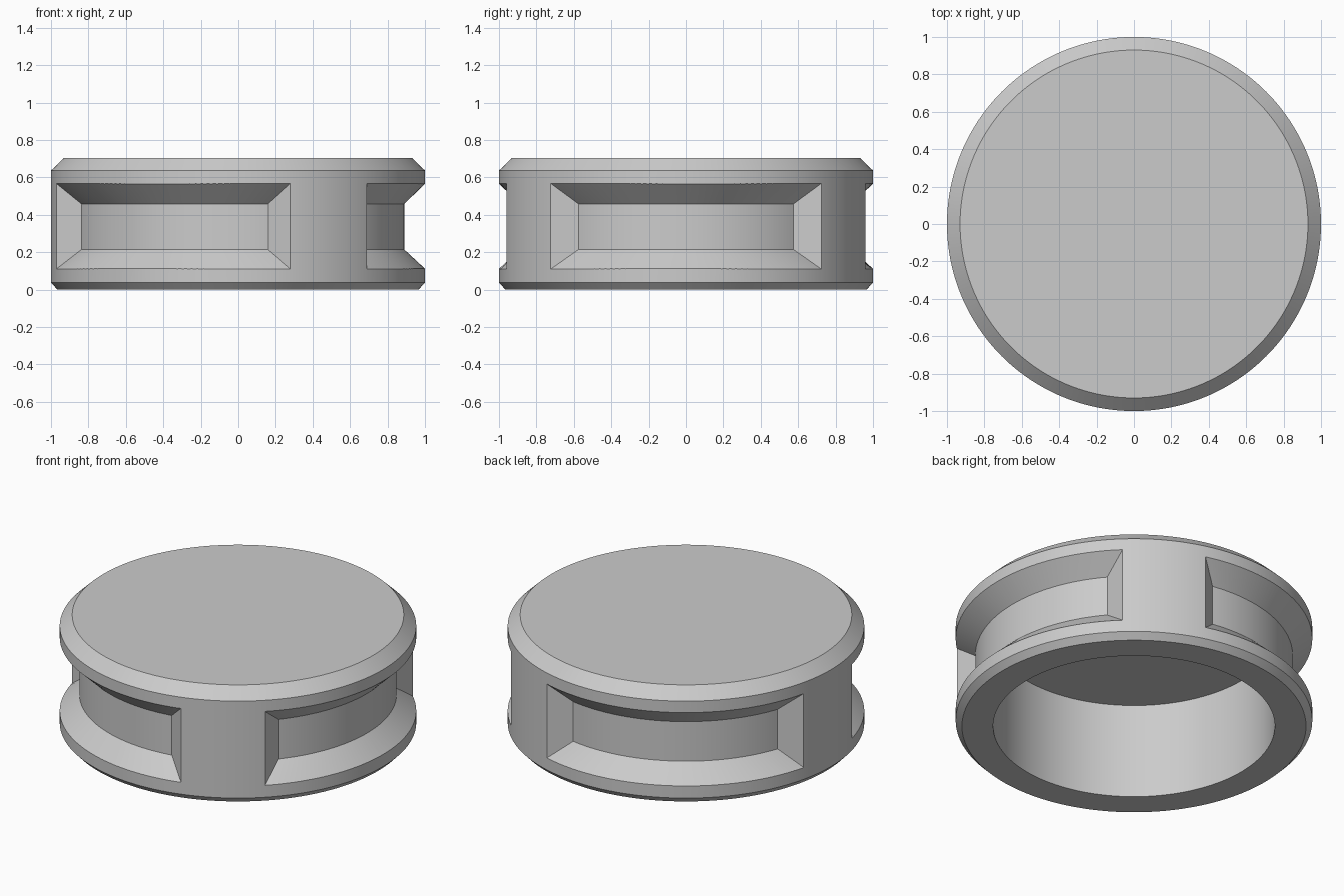
import bpy
import bmesh
from math import cos, sin, radians, pi

cube = bpy.data.objects.get("Cube")
if cube:
    bpy.data.objects.remove(cube)

SEGMENTS = 192
POCKETS = 3

# Plain grey material
grey = bpy.data.materials.new("plain_grey")
grey.use_nodes = True
colour = (0.6, 0.6, 0.6, 1)
grey.diffuse_color = colour
grey.node_tree.nodes["Principled BSDF"].inputs["Base Color"].default_value = colour


def polar(r, angle, z):
    return (r * cos(angle), r * sin(angle), z)


def make_object(name, bm):
    bmesh.ops.recalc_face_normals(bm, faces=bm.faces)
    mesh = bpy.data.meshes.new(name)
    bm.to_mesh(mesh)
    bm.free()
    mesh.materials.append(grey)
    obj = bpy.data.objects.new(name, mesh)
    bpy.context.collection.objects.link(obj)
    return obj


def lathe(name, profile):
    """Turn an (r, z) profile around z; both ends are closed by discs."""
    bm = bmesh.new()
    rings = [[bm.verts.new(polar(r, 2 * pi * i / SEGMENTS, z)) for i in range(SEGMENTS)]
             for r, z in profile]
    for a, b in zip(rings, rings[1:]):
        for i in range(SEGMENTS):
            j = (i + 1) % SEGMENTS
            bm.faces.new((a[i], a[j], b[j], b[i]))
    bm.faces.new(rings[0])
    bm.faces.new(rings[-1])
    return make_object(name, bm)


def pocket_cutter(name, centre, steps=48):
    """Curved block whose four walls flare outwards from the pocket floor."""
    floor = dict(r=0.89, half=radians(40.3), low=0.214, high=0.459)
    rim = dict(r=1.0, half=radians(46), low=0.112, high=0.566)
    outer = {k: rim[k] + 0.4 * (rim[k] - floor[k]) for k in rim}
    bm = bmesh.new()
    sections = []
    for i in range(steps + 1):
        t = 2 * i / steps - 1
        corners = [(floor, "low"), (outer, "low"), (outer, "high"), (floor, "high")]
        sections.append([bm.verts.new(polar(s["r"], centre + t * s["half"], s[k]))
                         for s, k in corners])
    for a, b in zip(sections, sections[1:]):
        for i in range(4):
            j = (i + 1) % 4
            bm.faces.new((a[i], a[j], b[j], b[i]))
    bm.faces.new(sections[0])
    bm.faces.new(sections[-1])
    return make_object(name, bm)


# Hollow cap: bore ceiling, bore wall, rim, chamfers, top
cap = lathe("cap_body", [(0.79, 0.59), (0.79, 0), (0.965, 0), (1, 0.037),
                         (1, 0.637), (0.93, 0.705)])

# Three grip pockets around the side
bpy.context.view_layer.objects.active = cap
for n in range(POCKETS):
    cutter = pocket_cutter("pocket_cutter", 2 * pi * n / POCKETS)
    cutter.hide_render = True
    cut = cap.modifiers.new("pocket", "BOOLEAN")
    cut.operation = "DIFFERENCE"
    cut.solver = "EXACT"
    cut.object = cutter
    bpy.ops.object.modifier_apply(modifier=cut.name)
    bpy.data.objects.remove(cutter)

# Smooth curved walls, sharp edges
bpy.ops.object.select_all(action="DESELECT")
cap.select_set(True)
bpy.ops.object.shade_smooth_by_angle(angle=radians(25))
